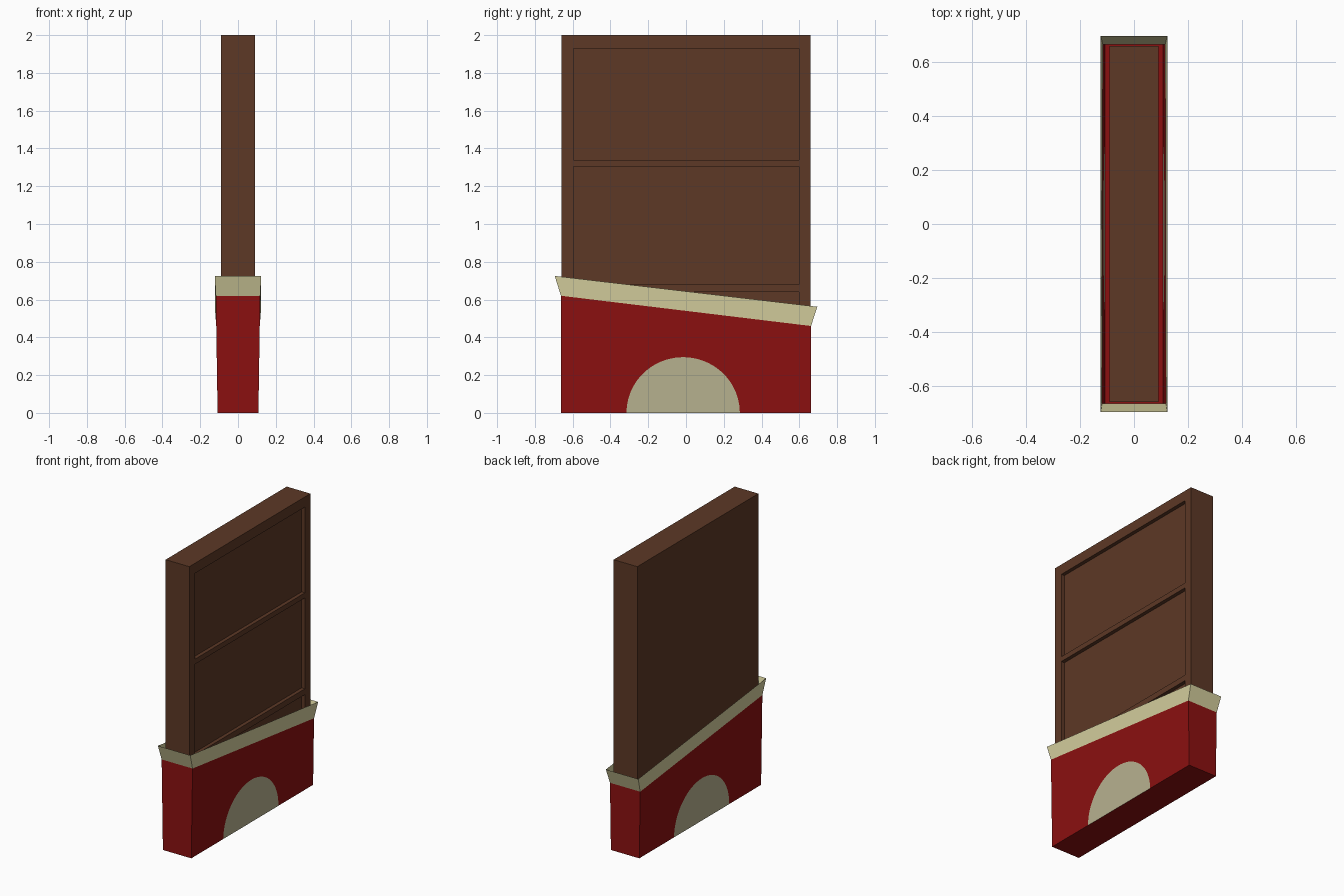
import bpy, bmesh, math

if "Cube" in bpy.data.objects:
    bpy.data.objects.remove(bpy.data.objects["Cube"])


def material(name, rgb):
    m = bpy.data.materials.new(name)
    m.diffuse_color = (*rgb, 1)
    m.use_nodes = True
    m.node_tree.nodes["Principled BSDF"].inputs["Base Color"].default_value = m.diffuse_color
    return m


BROWN = material("chocolate brown", (0.109, 0.040, 0.019))
RED = material("wrapper red", (0.26, 0.0053, 0.0053))
FOIL = material("pale foil", (0.665, 0.627, 0.34))
BADGE = material("dull beige", (0.478, 0.447, 0.278))


def finish(bm, name, mats):
    bmesh.ops.remove_doubles(bm, verts=bm.verts, dist=1e-5)
    bmesh.ops.recalc_face_normals(bm, faces=bm.faces)
    me = bpy.data.meshes.new(name)
    bm.to_mesh(me)
    bm.free()
    for m in mats:
        me.materials.append(m)
    ob = bpy.data.objects.new(name, me)
    bpy.context.collection.objects.link(ob)
    return ob


def face(bm, pts, mat=0):
    f = bm.faces.new([bm.verts.new(p) for p in pts])
    f.material_index = mat
    return f


# Chocolate bar: plain box whose +x side is a grid with recessed panels
X, Y, DEPTH = 0.09, 0.658, 0.025
ys = [-Y, -0.595, 0.598, Y]
zs = [0.01, 0.06, 0.64, 0.68, 1.305, 1.34, 1.93, 2.0]
bm = bmesh.new()
for i in range(3):
    for j in range(7):
        y0, y1, z0, z1 = ys[i], ys[i + 1], zs[j], zs[j + 1]
        rim = [(y0, z0), (y1, z0), (y1, z1), (y0, z1)]
        recessed = i == 1 and j % 2 == 1
        x = X - DEPTH if recessed else X
        face(bm, [(x, y, z) for y, z in rim])
        if recessed:
            for a, b in zip(rim, rim[1:] + rim[:1]):
                face(bm, [(X, *a), (X, *b), (x, *b), (x, *a)])
for y in (-Y, Y):
    face(bm, [(X, y, z) for z in zs] + [(-X, y, zs[-1]), (-X, y, zs[0])])
for z in (zs[0], zs[-1]):
    face(bm, [(X, y, z) for y in ys] + [(-X, Y, z), (-X, -Y, z)])
face(bm, [(-X, -Y, zs[0]), (-X, Y, zs[0]), (-X, Y, 2), (-X, -Y, 2)])
finish(bm, "chocolate_bar", [BROWN])

# Wrapper sleeve: open top, slanted rim, half-round badge set into both sides
WY, ZF, ZB = 0.662, 0.62, 0.46


def wx(z):
    return 0.108 + 0.0155 * z


N = 40
arc = [(-0.015 - 0.3 * math.cos(math.pi * k / N),
        0.295 * math.sin(math.pi * k / N) if 0 < k < N else 0.0)
       for k in range(N + 1)]
bm = bmesh.new()
for s in (-1, 1):
    wall = [(-WY, 0)] + arc + [(WY, 0), (WY, ZB), (-WY, ZF)]
    face(bm, [(s * wx(z), y, z) for y, z in wall])
    face(bm, [(s * wx(z), y, z) for y, z in arc], 1)
for y, z in ((-WY, ZF), (WY, ZB)):
    face(bm, [(-wx(0), y, 0), (wx(0), y, 0), (wx(z), y, z), (-wx(z), y, z)])
base = [-WY, arc[0][0], arc[-1][0], WY]
face(bm, [(wx(0), y, 0) for y in base] + [(-wx(0), y, 0) for y in base[::-1]])
finish(bm, "wrapper", [RED, BADGE])

# Foil collar: flared band rising from the slanted rim
low = [(-wx(ZF), -WY, ZF), (wx(ZF), -WY, ZF), (wx(ZB), WY, ZB), (-wx(ZB), WY, ZB)]
FX, FY = 0.123, 0.695
top = [(-FX, -FY, 0.725), (FX, -FY, 0.725), (FX, FY, 0.562), (-FX, FY, 0.562)]
bm = bmesh.new()
for k in range(4):
    n = (k + 1) % 4
    face(bm, [low[k], low[n], top[n], top[k]])
finish(bm, "foil_collar", [FOIL])
